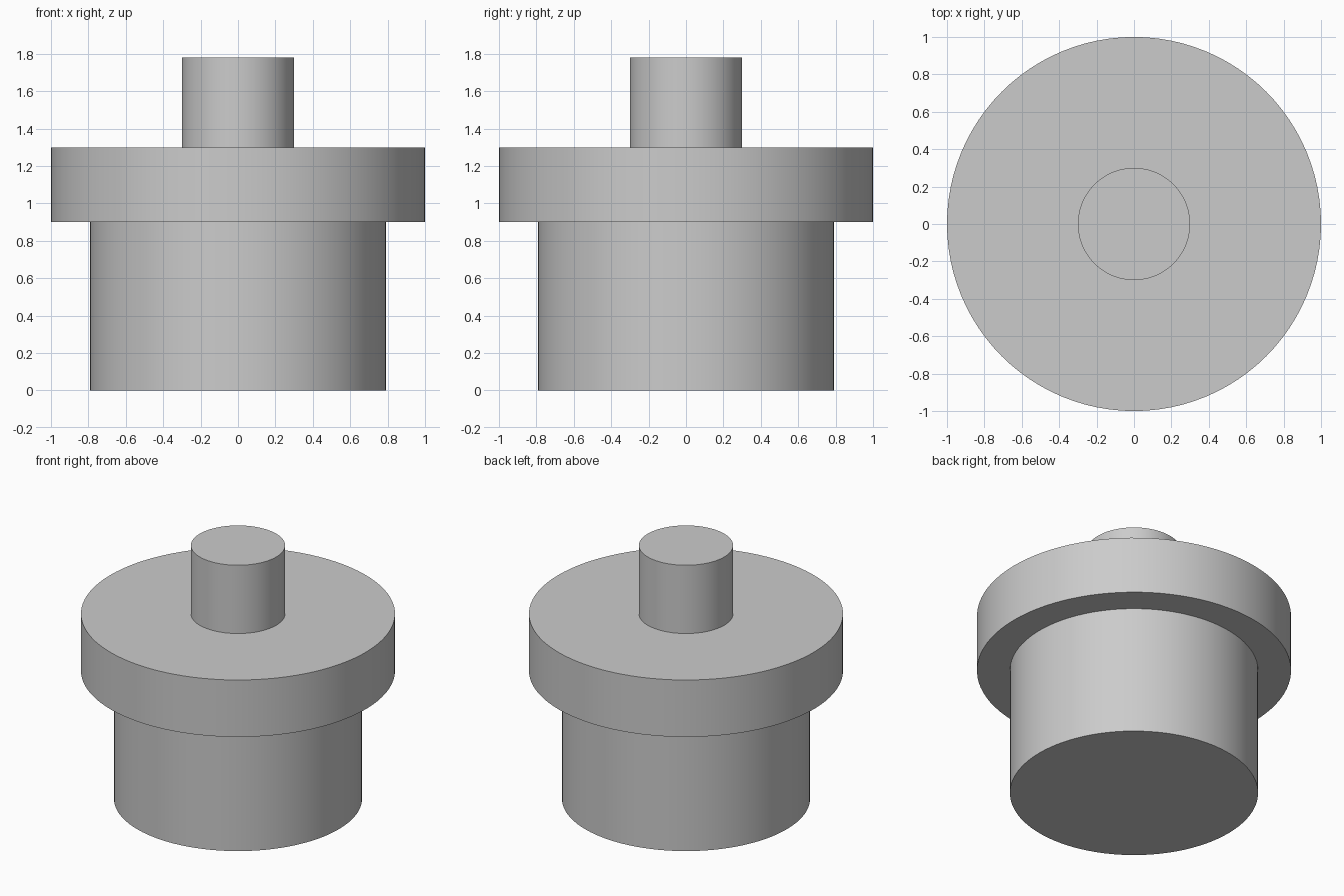
import bpy
import bmesh
import math

SEGMENTS = 96

cube = bpy.data.objects.get("Cube")
if cube:
    bpy.data.objects.remove(cube, do_unlink=True)

# Plain grey material
grey = bpy.data.materials.new("plain_grey")
grey.use_nodes = True
colour = (0.6, 0.6, 0.6, 1)
grey.diffuse_color = colour
grey.node_tree.nodes["Principled BSDF"].inputs["Base Color"].default_value = colour

# Steps from the ground up: radius, bottom, top (body, flange, stem)
steps = [(0.79, 0, 0.9), (1, 0.9, 1.3), (0.3, 1.3, 1.78)]
profile = [(r, z) for r, low, high in steps for z in (low, high)]
profile = [(0, profile[0][1])] + profile + [(0, profile[-1][1])]

# Turn the stepped profile into one closed solid
bm = bmesh.new()
verts = [bm.verts.new((r, 0, z)) for r, z in profile]
edges = [bm.edges.new(pair) for pair in zip(verts, verts[1:])]
bmesh.ops.spin(bm, geom=verts + edges, cent=(0, 0, 0), axis=(0, 0, 1),
               angle=math.tau, steps=SEGMENTS, use_duplicate=False)
bmesh.ops.remove_doubles(bm, verts=bm.verts, dist=0.0001)
bmesh.ops.recalc_face_normals(bm, faces=bm.faces)

mesh = bpy.data.meshes.new("stepped_plug")
bm.to_mesh(mesh)
bm.free()
mesh.materials.append(grey)
plug = bpy.data.objects.new("stepped_plug", mesh)
bpy.context.collection.objects.link(plug)

# Smooth round walls with crisp rims
bpy.ops.object.select_all(action="DESELECT")
plug.select_set(True)
bpy.context.view_layer.objects.active = plug
bpy.ops.object.shade_smooth_by_angle(angle=math.radians(30))
